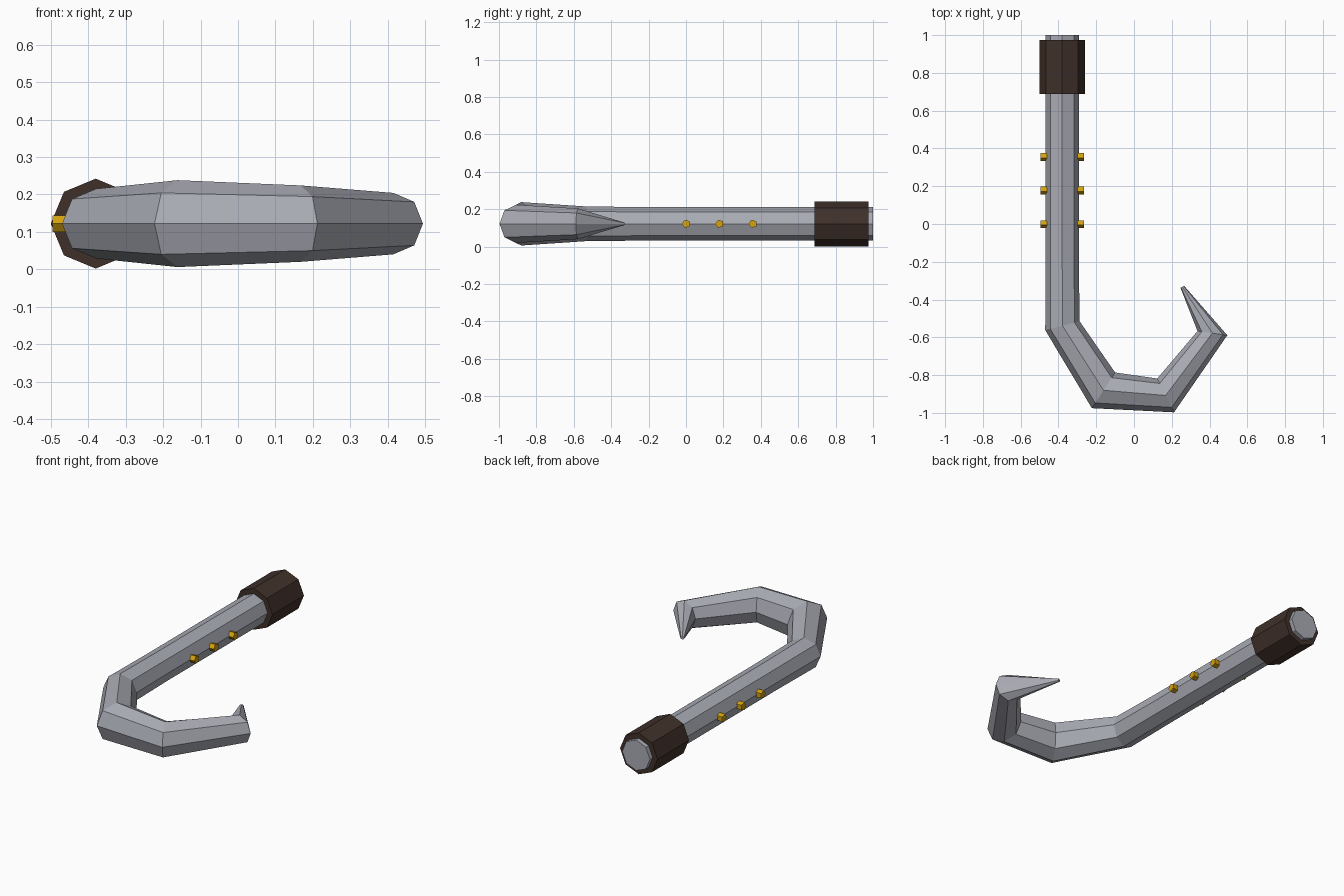
import bpy, bmesh, math
from mathutils import Vector, Matrix

if "Cube" in bpy.data.objects:
    bpy.data.objects.remove(bpy.data.objects["Cube"])

ZC = 0.122   # height of the centre plane
XC = -0.38   # x of the straight shaft


def material(name, rgb):
    m = bpy.data.materials.new(name)
    m.diffuse_color = (*rgb, 1)
    m.use_nodes = True
    m.node_tree.nodes["Principled BSDF"].inputs["Base Color"].default_value = m.diffuse_color
    return m


STEEL = material("steel grey", (0.40, 0.41, 0.46))
BROWN = material("dark brown leather", (0.050, 0.030, 0.023))
GOLD = material("gold", (0.66, 0.36, 0.005))


def finish(bm, name, mat):
    bmesh.ops.recalc_face_normals(bm, faces=bm.faces)
    me = bpy.data.meshes.new(name)
    bm.to_mesh(me)
    bm.free()
    me.materials.append(mat)
    ob = bpy.data.objects.new(name, me)
    bpy.context.collection.objects.link(ob)
    return ob


def loft(name, rings, mat, n=8):
    """Each ring: inner xy point, outer xy point, z radius."""
    bm = bmesh.new()
    loops = []
    for ix, iy, ox, oy, rz in rings:
        c = Vector(((ix + ox) / 2, (iy + oy) / 2, ZC))
        u = Vector(((ox - ix) / 2, (oy - iy) / 2, 0))
        loops.append([bm.verts.new(c + u * math.cos(a) + Vector((0, 0, rz * math.sin(a))))
                      for a in (2 * math.pi * i / n for i in range(n))])
    for p, q in zip(loops, loops[1:]):
        for i in range(n):
            j = (i + 1) % n
            bm.faces.new((p[i], p[j], q[j], q[i]))
    bm.faces.new(loops[0])
    bm.faces.new(loops[-1])
    return finish(bm, name, mat)


# Hook: straight shaft, bend and pointed tip in one swept octagon
loft("hook", [
    (-0.291, 1.0, -0.469, 1.0, 0.089),
    (-0.292, -0.19, -0.468, -0.19, 0.089),
    (-0.288, -0.515, -0.470, -0.562, 0.093),
    (-0.100, -0.786, -0.223, -0.975, 0.116),
    (0.123, -0.818, 0.212, -0.997, 0.102),
    (0.336, -0.567, 0.494, -0.589, 0.082),
    (0.246, -0.338, 0.266, -0.328, 0.008),
], STEEL)

# Grip sleeve around the shaft end
loft("grip", [
    (XC + 0.12, 0.975, XC - 0.12, 0.975, 0.12),
    (XC + 0.12, 0.687, XC - 0.12, 0.687, 0.12),
], BROWN)

# Five-sided studs on both sides of the shaft, one point facing -y
for side, label in ((-1, "left"), (1, "right")):
    for k in range(3):
        bm = bmesh.new()
        bmesh.ops.create_cone(bm, cap_ends=True, segments=5, radius1=0.023,
                              radius2=0.023, depth=0.034)
        # put one vertex at -y, then lay the axis along x
        v = min(bm.verts, key=lambda w: w.co.z)
        turn = -math.pi / 2 - math.atan2(v.co.y, v.co.x)
        mat = (Matrix.Translation((XC + side * 0.098, 0.001 + 0.178 * k, ZC))
               @ Matrix.Rotation(math.pi / 2, 4, 'Y') @ Matrix.Rotation(turn, 4, 'Z'))
        bmesh.ops.transform(bm, matrix=mat, verts=bm.verts)
        finish(bm, f"stud_{label}_{k + 1}", GOLD)
